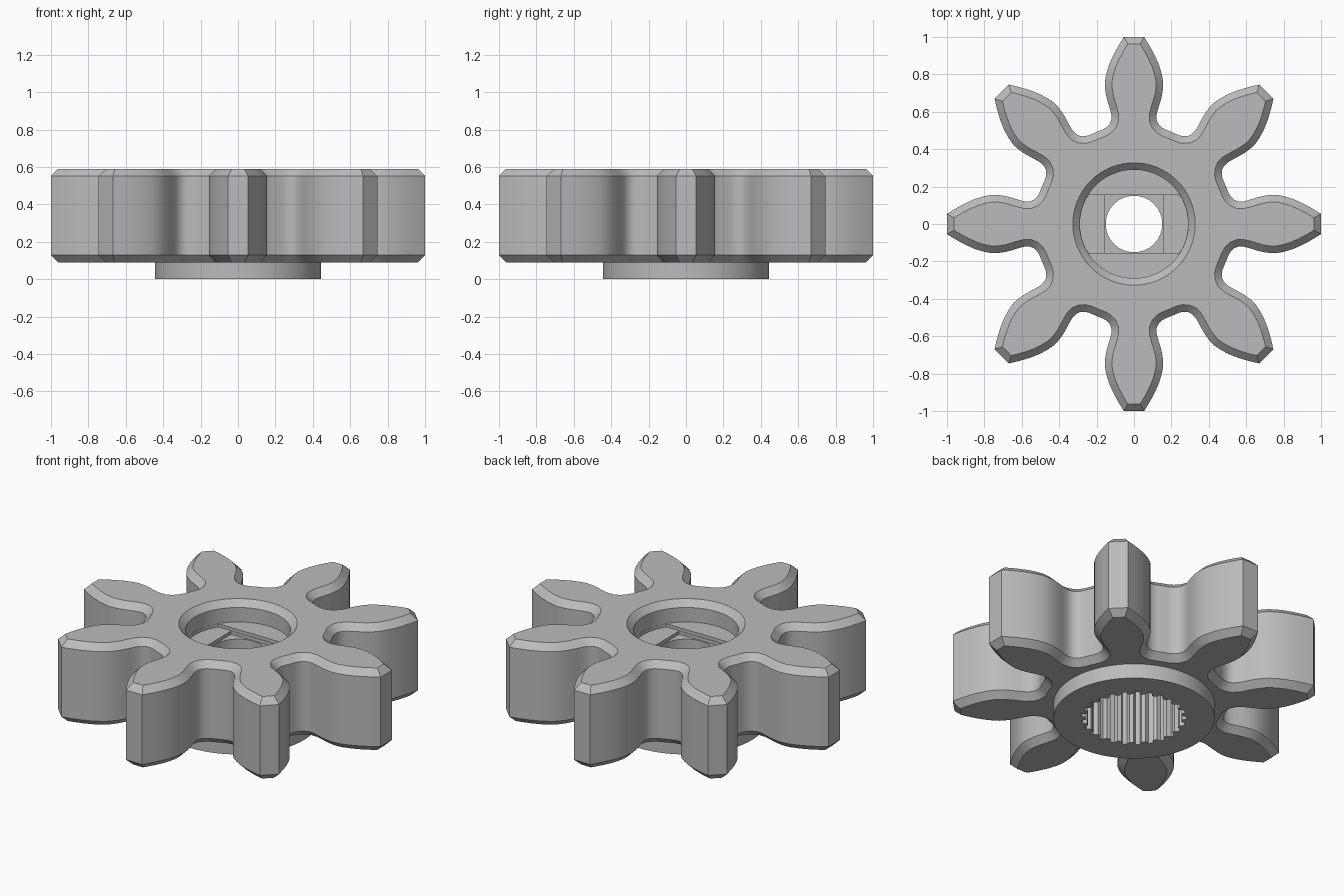
import bpy, bmesh, math
from math import sin, cos, pi, radians
from mathutils import Vector

if "Cube" in bpy.data.objects:
    bpy.data.objects.remove(bpy.data.objects["Cube"], do_unlink=True)

TEETH, SPLINES = 8, 25
Z_LOW, Z_TOP, CHAMFER = 0.09, 0.59, 0.038

grey = bpy.data.materials.new("plain grey")
grey.use_nodes = True
colour = (0.5, 0.5, 0.5, 1)
grey.diffuse_color = colour
grey.node_tree.nodes["Principled BSDF"].inputs["Base Color"].default_value = colour


def loft(name, layers):
    """Closed solid through (outline, height) layers of equal point count."""
    bm = bmesh.new()
    rings = [[bm.verts.new((p[0], p[1], z)) for p in pts] for pts, z in layers]
    n = len(rings[0])
    for low, high in zip(rings, rings[1:]):
        for i in range(n):
            j = (i + 1) % n
            bm.faces.new((low[i], low[j], high[j], high[i]))
    bm.faces.new(rings[0][::-1])
    bm.faces.new(rings[-1])
    bmesh.ops.recalc_face_normals(bm, faces=bm.faces)
    mesh = bpy.data.meshes.new(name)
    bm.to_mesh(mesh)
    bm.free()
    mesh.materials.append(grey)
    obj = bpy.data.objects.new(name, mesh)
    bpy.context.collection.objects.link(obj)
    return obj


def circle(r, n=96):
    return [(r * cos(2 * pi * i / n), r * sin(2 * pi * i / n)) for i in range(n)]


def square(h):
    return [(-h, -h), (h, -h), (h, h), (-h, h)]


def inset(points, d):
    """Offset a counter-clockwise outline inward with mitred corners."""
    out = []
    for i, p in enumerate(points):
        a = (p - points[i - 1]).normalized()
        b = (points[(i + 1) % len(points)] - p).normalized()
        na, nb = Vector((-a.y, a.x)), Vector((-b.y, b.x))
        out.append(p + (na + nb) * d / (1 + na.dot(nb)))
    return out


def combine(target, other, operation):
    mod = target.modifiers.new(operation.title(), "BOOLEAN")
    mod.operation, mod.solver, mod.object = operation, "EXACT", other
    bpy.context.view_layer.objects.active = target
    bpy.ops.object.modifier_apply(modifier=mod.name)
    bpy.data.objects.remove(other, do_unlink=True)


# Tooth outline: half a tooth pointing along +x, from root to tip
half = [(0.497, 0.187), (0.506, 0.165), (0.517, 0.147), (0.535, 0.130),
        (0.557, 0.121), (0.585, 0.121), (0.62, 0.130), (0.655, 0.141),
        (0.69, 0.150), (0.725, 0.155), (0.76, 0.156), (0.80, 0.149),
        (0.85, 0.134), (0.90, 0.112), (0.95, 0.085), (1.0, 0.054)]
tooth = [(x, -y) for x, y in half] + half[::-1]
outline = []
for k in range(TEETH):
    a = 2 * pi * k / TEETH
    outline += [Vector((x * cos(a) - y * sin(a), x * sin(a) + y * cos(a))) for x, y in tooth]
    mid = a + pi / TEETH
    outline.append(Vector((0.531 * cos(mid), 0.531 * sin(mid))))
small = inset(outline, CHAMFER)

# Chamfered toothed body with the round hub underneath
gear = loft("gear_wheel", [(small, Z_LOW), (outline, Z_LOW + CHAMFER),
                           (outline, Z_TOP - CHAMFER), (small, Z_TOP)])
combine(gear, loft("hub", [(circle(0.445), 0), (circle(0.445), 0.2)]), "UNION")

# Upper bore with chamfered rim
bore = loft("bore_cutter", [(circle(0.29), 0.465), (circle(0.29), Z_TOP - 0.037),
                            (circle(0.337), Z_TOP + 0.01)])
combine(gear, bore, "DIFFERENCE")

# Stepped floor: slot, then square, then round screw hole
slot = [(x, max(-0.156, min(0.156, y))) for x, y in circle(0.289)]
for name, pts, low, high in (("slot_cutter", slot, 0.445, 0.48),
                             ("square_cutter", square(0.154), 0.425, 0.46),
                             ("screw_hole_cutter", circle(0.151), 0.3, 0.44)):
    combine(gear, loft(name, [(pts, low), (pts, high)]), "DIFFERENCE")

# Splined socket from below
spline = []
for i in range(SPLINES):
    for step, r in ((0.0, 0.266), (0.35, 0.266), (0.5, 0.29), (0.85, 0.29)):
        a = 2 * pi * (i + step) / SPLINES
        spline.append((r * cos(a), r * sin(a)))
combine(gear, loft("socket_cutter", [(spline, -0.05), (spline, 0.365)]), "DIFFERENCE")

# Smooth curves, sharp edges
bpy.ops.object.select_all(action="DESELECT")
gear.select_set(True)
bpy.context.view_layer.objects.active = gear
bpy.ops.object.shade_smooth_by_angle(angle=radians(28))
